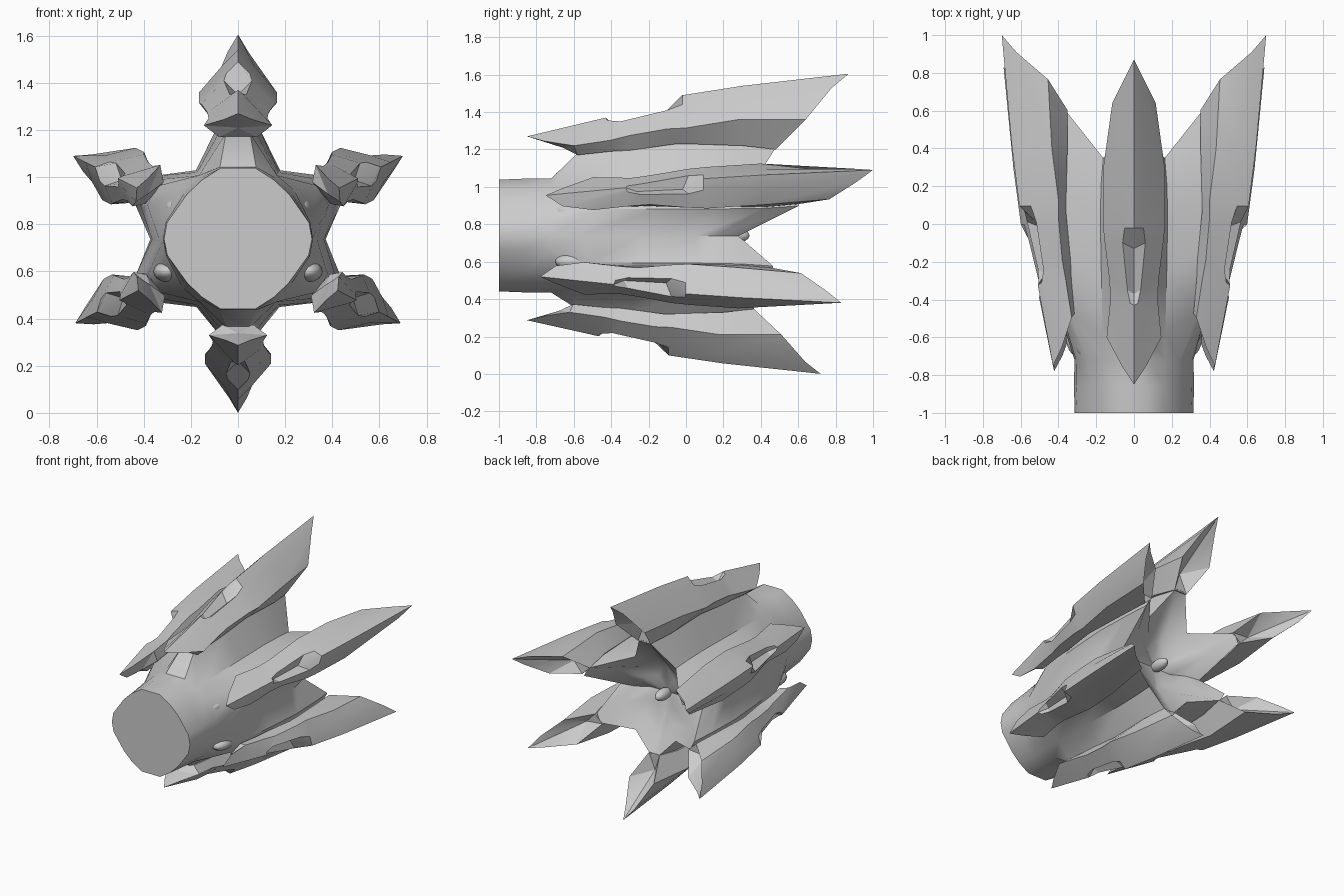
import bpy, bmesh
from math import radians, sin, cos, atan2

if "Cube" in bpy.data.objects:
    bpy.data.objects.remove(bpy.data.objects["Cube"])

CZ = 0.74  # height of the long axis

# name, angle, radial scale, front y, rear tip y, side that faces the mid-height
FINS = [("lower_right_fin", -27.5, 0.90, -0.78, 0.83, 1),
        ("upper_right_fin", 26.6, 0.905, -0.75, 1.0, -1),
        ("top_fin", 90, 1.0, -0.85, 0.87, 0),
        ("upper_left_fin", 153.4, 0.905, -0.75, 1.0, 1),
        ("lower_left_fin", 207.5, 0.90, -0.78, 0.83, -1),
        ("bottom_fin", 270, 0.855, -0.85, 0.72, 0)]

# fin stations: ridge (y, r), then ridge side, shoulder, inner edge (y, r, t)
STATIONS = [
    ((-.85, .53), (-.76, .505, .06), (-.60, .48, .145), (-.58, .43, .08)),
    ((-.43, .63), (-.42, .615, .02), (-.40, .51, .125), (-.40, .45, .08)),
    ((-.37, .58), (-.35, .61, .035), (-.30, .535, .13), (-.30, .455, .08)),
    ((-.13, .61), (-.10, .67, .06), (-.10, .57, .155), (-.05, .49, .09)),
    ((-.02, .75), (-.02, .70, .05), (0, .575, .165), (0, .49, .09)),
    ((.30, .80), (.30, .73, .07), (.28, .62, .165), (.30, .48, .09)),
    ((.87, .865), (.78, .79, .045), (.64, .62, .115), (.48, .46, .05))]


def place(fin, y, r, t=0):
    """Fin-local length, radius and sideways offset to world."""
    _, ang, s, y0, y1, _ = fin
    a = radians(ang)
    r, t = r * s, t * s
    return (cos(a) * r - sin(a) * t,
            y0 + (y + .85) / 1.72 * (y1 - y0),
            CZ + sin(a) * r + cos(a) * t)


def edge_point(fin, p, sign, flatten):
    """Point on one side of a fin; side fins are flatter toward mid-height."""
    y, r, t = p
    if flatten and sign == fin[5]:
        t *= .6 if y < -.2 else .75
        r += .03
    return place(fin, y, r, t * sign)


def loft(name, rings, start, end, angle):
    """Skin closed rings and close both ends with a fan to a centre point."""
    bm = bmesh.new()
    rows = [[bm.verts.new(p) for p in ring] for ring in rings]
    n = len(rows[0])
    for a, b in zip(rows, rows[1:]):
        for i in range(n):
            j = (i + 1) % n
            bm.faces.new((a[i], a[j], b[j], b[i]))
    for row, centre in ((rows[0], start), (rows[-1], end)):
        c = bm.verts.new(centre)
        for i in range(n):
            bm.faces.new((row[i], row[(i + 1) % n], c))
    bmesh.ops.recalc_face_normals(bm, faces=bm.faces)
    me = bpy.data.meshes.new(name)
    bm.to_mesh(me)
    bm.free()
    ob = bpy.data.objects.new(name, me)
    bpy.context.collection.objects.link(ob)
    bpy.ops.object.select_all(action='DESELECT')
    ob.select_set(True)
    bpy.context.view_layer.objects.active = ob
    bpy.ops.object.shade_smooth_by_angle(angle=radians(angle))
    return ob


# six blade fins with a recessed slot in the ridge and a hollow rear end
for fin in FINS:
    rings = []
    for ridge, *half in STATIONS:
        ring = [place(fin, *ridge)]
        ring += [edge_point(fin, p, 1, i > 0) for i, p in enumerate(half)]
        ring += [edge_point(fin, p, -1, i > 0) for i, p in reversed(list(enumerate(half)))]
        rings.append(ring)
    loft(fin[0], rings, place(fin, -.66, .47), place(fin, .47, .60), 25)


# star-shaped body: faceted collar flaring into six webs under the fins
def body_ring(fin_y, tip_r, tip_w, valley_y, valley_r, side_r, side_y=None):
    ring = []
    for i, fin in enumerate(FINS):
        ring += [place(fin, fin_y, tip_r, -tip_w), place(fin, fin_y, tip_r, tip_w)]
        nxt = FINS[(i + 1) % 6][1] + (360 if i == 5 else 0)
        mid = radians((fin[1] + nxt) / 2)
        at_side = abs(sin(mid)) < .2
        r = side_r if at_side else valley_r
        y = side_y if at_side and side_y is not None else valley_y
        ring.append((cos(mid) * r, y, CZ + sin(mid) * r))
    return ring


def collar_ring(y, radius, bulge):
    """Same point count as the star, but rounded-square and level in y."""
    ring = []
    for x, _, z in body_ring(0, .4, .1, 0, .34, .34):
        a = atan2(z - CZ, x)
        r = radius + bulge * cos(4 * a)
        ring.append((r * cos(a), y, CZ + r * sin(a)))
    return ring


rings = [collar_ring(-1, .30, .014), collar_ring(-.86, .308, .01), collar_ring(-.72, .315, 0),
         body_ring(-.57, .45, .05, -.58, .315, .335),
         body_ring(-.25, .48, .065, -.25, .33, .365),
         body_ring(.05, .50, .075, .05, .34, .372),
         body_ring(.30, .49, .065, .22, .33, .36, .16),
         body_ring(.48, .47, .04, .35, .31, .33, .28)]
# concave rear face sinking to the hub
rear = rings[-1]
for k, y in ((.7, .28), (.4, .22)):
    rings.append([(x * k, y + (py - .33) * k * .5, CZ + (z - CZ) * k) for x, py, z in rear])
loft("body", rings, (0, -1, CZ), (0, .21, CZ), 40)


# small blisters on the collar and the rear hub
def blister(name, loc, scale):
    bpy.ops.mesh.primitive_uv_sphere_add(segments=16, ring_count=8, location=loc)
    ob = bpy.context.object
    ob.name = name
    ob.scale = scale
    bpy.ops.object.shade_smooth()


blister("rear_hub", (0, .26, CZ), (.04, .08, .04))
blister("top_blister", (0, -.62, 1.06), (.05, .08, .035))
for sx, side in ((1, "right"), (-1, "left")):
    blister("upper_blister_" + side, (sx * .27, -.62, .87), (.04, .08, .04))
    blister("lower_blister_" + side, (sx * .30, -.60, .60), (.06, .10, .045))
